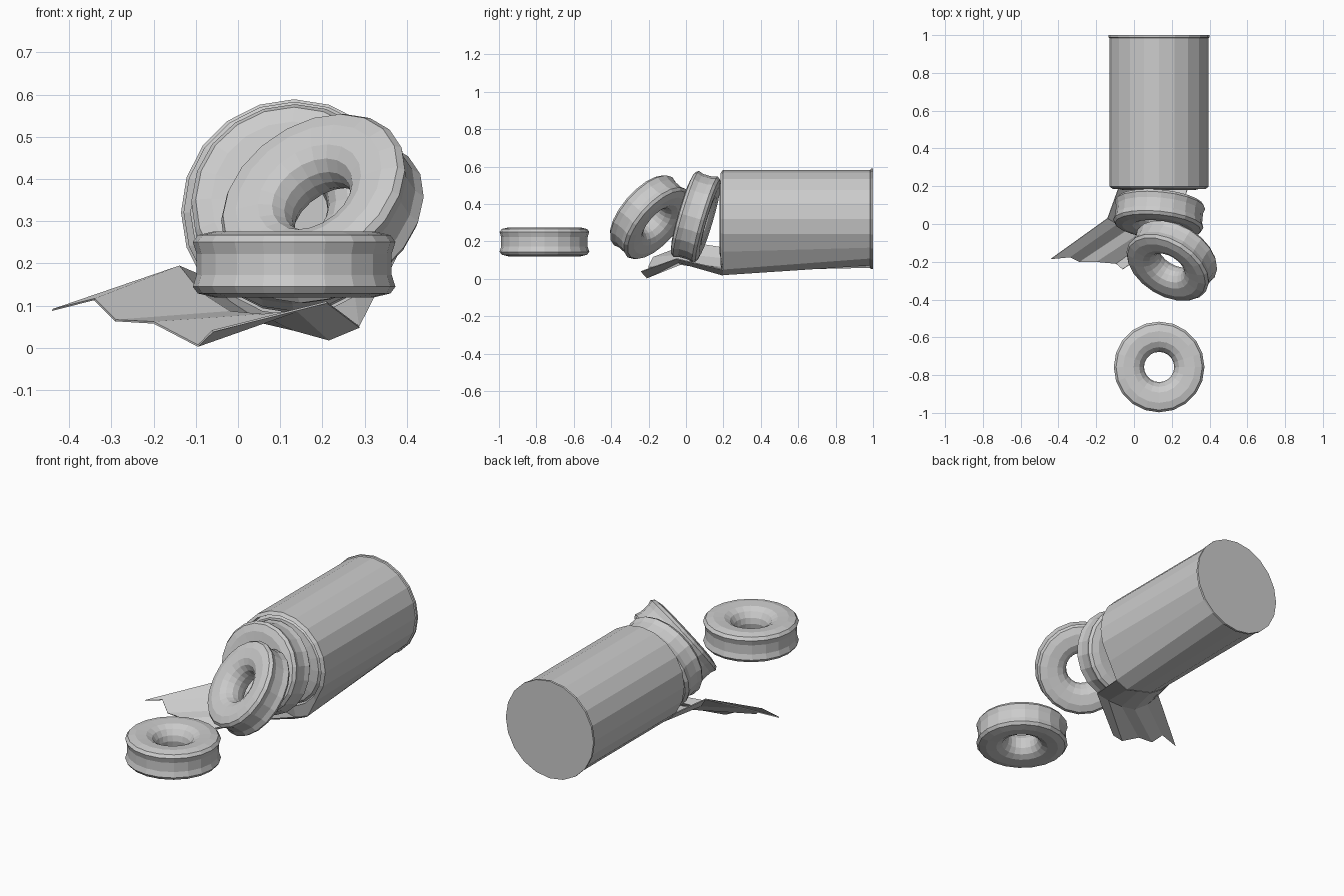
import bpy
from math import sin, cos, pi, radians
from mathutils import Vector

if "Cube" in bpy.data.objects:
    bpy.data.objects.remove(bpy.data.objects["Cube"])

SIDES = 20


def make_object(name, verts, faces):
    mesh = bpy.data.meshes.new(name)
    mesh.from_pydata(verts, [], faces)
    mesh.update()
    obj = bpy.data.objects.new(name, mesh)
    bpy.context.collection.objects.link(obj)
    return obj


def bridge(rings, count, closed):
    """Quads joining successive rings of `count` points each."""
    n = count if closed else count - 1
    return [(r * count + i, r * count + (i + 1) % count,
             (r + 1) * count + (i + 1) % count, (r + 1) * count + i)
            for r in range(rings - 1) for i in range(n)]


# Ring sweets: closed half-profile (radius, height) mirrored and turned
half = [(0.231, 0.025), (0.240, 0.053), (0.228, 0.069), (0.190, 0.078),
        (0.135, 0.074), (0.105, 0.058), (0.086, 0.030)]
profile = half + [(0.080, 0.0)] + [(r, -z) for r, z in reversed(half)]


def ring_sweet(name, centre, normal):
    verts = [(r * cos(2 * pi * i / SIDES), r * sin(2 * pi * i / SIDES), z)
             for r, z in profile + profile[:1] for i in range(SIDES)]
    n = len(profile)
    faces = [tuple(v % (n * SIDES) for v in reversed(f))
             for f in bridge(n + 1, SIDES, True)]
    obj = make_object(name, [v for v in verts[:n * SIDES]], faces)
    obj.location = centre
    obj.rotation_euler = Vector(normal).to_track_quat('Z', 'Y').to_euler()
    for f in obj.data.polygons:
        f.use_smooth = False
    return obj


ring_sweet("loose_sweet", (0.133, -0.757, 0.198), (0, 0, 1))
ring_sweet("tilted_sweet", (0.200, -0.193, 0.330), (-0.42, -0.68, 0.60))
ring_sweet("leaning_sweet", (0.133, 0.052, 0.332), (-0.09, -0.95, 0.28))
ring_sweet("mouth_sweet", (0.133, 0.258, 0.322), (0, -1, 0))
ring_sweet("inner_sweet", (0.133, 0.415, 0.322), (0, -1, 0))

# Wrapper tube: inner wall, mouth edge, outer wall and rear lip
CX, CZ = 0.133, 0.321


def circle(radius, y):
    return [[CX + radius * sin(2 * pi * k / SIDES), y,
             CZ - radius * cos(2 * pi * k / SIDES)] for k in range(SIDES)]


mouth = circle(0.262, 0.198)
# the torn side of the mouth sags downwards
for k, x, z in [(-1, 0.052, 0.062), (0, 0.133, 0.043), (1, 0.215, 0.020),
                (2, 0.287, 0.050), (3, 0.335, 0.145)]:
    mouth[k] = [x, 0.198, z]
rings = [circle(0.245, 0.50), circle(0.245, 0.185), mouth,
         circle(0.262, 0.985), circle(0.268, 0.988), circle(0.268, 1.0)]
faces = bridge(len(rings), SIDES, True)
last = (len(rings) - 1) * SIDES
faces.append(tuple(range(last, last + SIDES)))
faces.append(tuple(reversed(range(SIDES))))
make_object("wrapper_tube", [p for ring in rings for p in ring], faces)

# Torn foil flap hanging from the mouth
rows = [
    [mouth[k] for k in range(-3, 3)],
    [(-0.14, 0.03, 0.193), (-0.09, 0.0, 0.13), (-0.02, -0.02, 0.085),
     (0.06, -0.03, 0.078), (0.14, -0.04, 0.088), (0.21, -0.05, 0.108)],
    [(-0.44, -0.185, 0.09), (-0.34, -0.175, 0.115), (-0.29, -0.20, 0.065),
     (-0.20, -0.20, 0.06), (-0.095, -0.21, 0.005), (-0.06, -0.24, 0.04)],
]
flap = make_object("torn_flap", [p for row in rows for p in row],
                   bridge(3, 6, False))
mod = flap.modifiers.new("foil_thickness", 'SOLIDIFY')
mod.thickness = 0.005
mod.offset = 0
